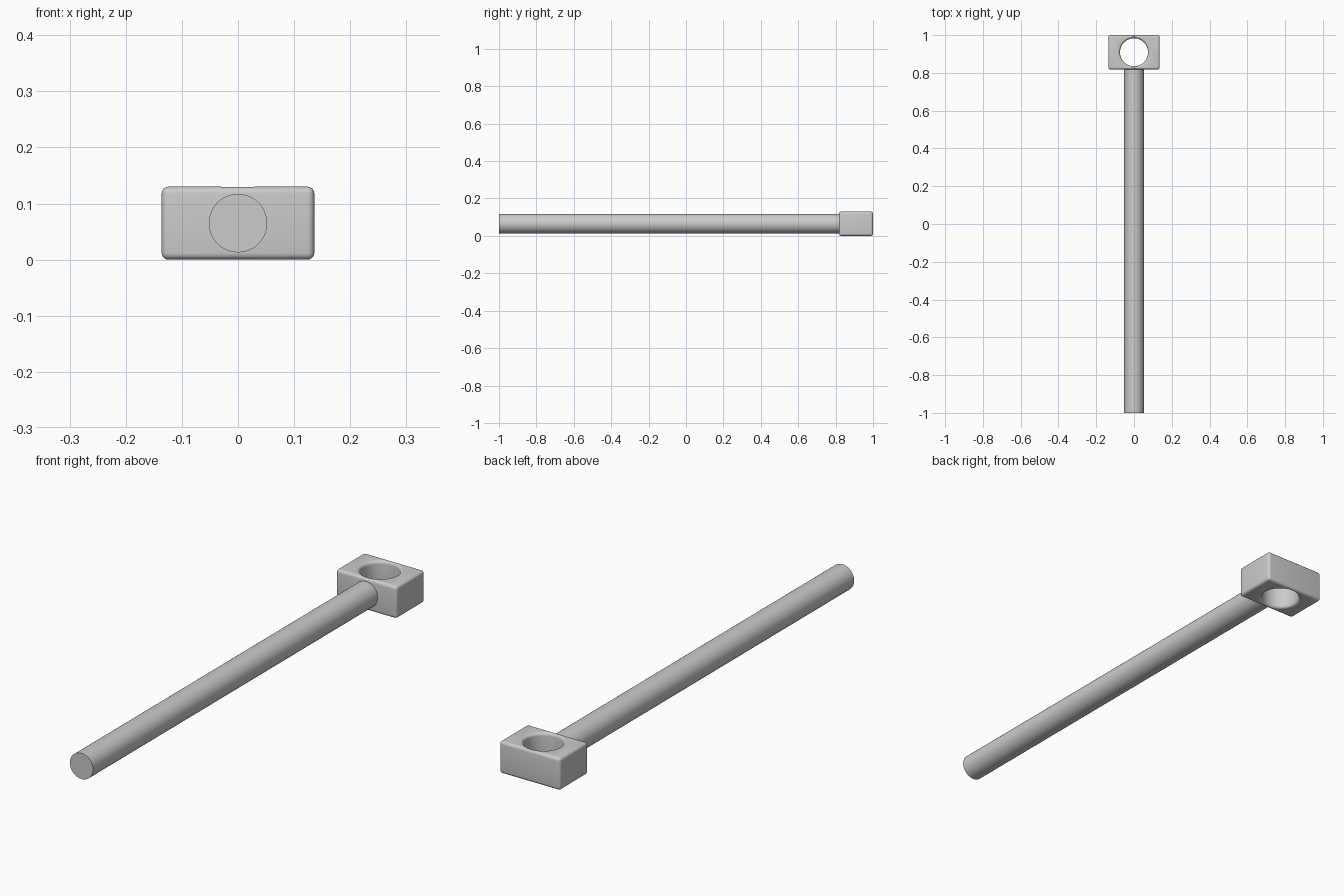
import bpy, bmesh, math
from mathutils import Matrix

cube = bpy.data.objects.get("Cube")
if cube:
    bpy.data.objects.remove(cube, do_unlink=True)

HEIGHT, WIDTH, DEPTH = 0.13, 0.272, 0.182
HEAD_Y = 1 - DEPTH / 2
ROUND = 0.012
HOLE_R = 0.074
ROD_R = 0.052

steel = bpy.data.materials.new("grey_steel")
steel.use_nodes = True
grey = (0.6, 0.6, 0.6, 1)
steel.diffuse_color = grey
steel.node_tree.nodes["Principled BSDF"].inputs["Base Color"].default_value = grey


def make_object(name, bm):
    bmesh.ops.recalc_face_normals(bm, faces=bm.faces)
    mesh = bpy.data.meshes.new(name)
    bm.to_mesh(mesh)
    bm.free()
    mesh.materials.append(steel)
    obj = bpy.data.objects.new(name, mesh)
    bpy.context.collection.objects.link(obj)
    return obj


def smooth(obj):
    bpy.ops.object.select_all(action='DESELECT')
    obj.select_set(True)
    bpy.context.view_layer.objects.active = obj
    bpy.ops.object.shade_smooth_by_angle(angle=math.radians(30))


# Rod: long round bar running front to back into the head
bm = bmesh.new()
rod_end = 1 - DEPTH + 0.006
bmesh.ops.create_cone(
    bm, cap_ends=True, segments=64, radius1=ROD_R, radius2=ROD_R, depth=rod_end + 1,
    matrix=Matrix.Translation((0, (rod_end - 1) / 2, HEIGHT / 2))
    @ Matrix.Rotation(math.pi / 2, 4, 'X'))
smooth(make_object("rod", bm))

# Head block with rounded edges
bm = bmesh.new()
bmesh.ops.create_cube(bm, size=1, matrix=Matrix.Translation((0, HEAD_Y, HEIGHT / 2))
                      @ Matrix.Diagonal((WIDTH, DEPTH, HEIGHT, 1)))
bmesh.ops.bevel(bm, geom=bm.edges[:], offset=ROUND, segments=5, profile=0.5,
                affect='EDGES')
head = make_object("head_block", bm)

# Hole cutter: revolved profile that flares out to round both rims
upper = []
for i in range(7):
    a = math.pi / 2 * i / 6
    upper.append((HOLE_R + ROUND * (1 - math.cos(a)),
                  HEIGHT / 2 - ROUND + ROUND * math.sin(a)))
upper += [(HOLE_R + ROUND, HEIGHT), (0, HEIGHT)]
profile = [(r, -z) for r, z in reversed(upper)] + upper
bm = bmesh.new()
verts = [bm.verts.new((r, HEAD_Y, z + HEIGHT / 2)) for r, z in profile]
edges = [bm.edges.new(pair) for pair in zip(verts, verts[1:])]
bmesh.ops.spin(bm, geom=verts + edges, cent=(0, HEAD_Y, 0), axis=(0, 0, 1),
               angle=math.tau, steps=64, use_merge=True)
bmesh.ops.remove_doubles(bm, verts=bm.verts, dist=0.00001)
cutter = make_object("hole_cutter", bm)
cutter.hide_render = True

# Cut the hole through the head, then drop the cutter
cut = head.modifiers.new("hole", 'BOOLEAN')
cut.operation = 'DIFFERENCE'
cut.solver = 'EXACT'
cut.object = cutter
bpy.ops.object.select_all(action='DESELECT')
head.select_set(True)
bpy.context.view_layer.objects.active = head
bpy.ops.object.modifier_apply(modifier=cut.name)
bpy.data.objects.remove(cutter, do_unlink=True)
smooth(head)
